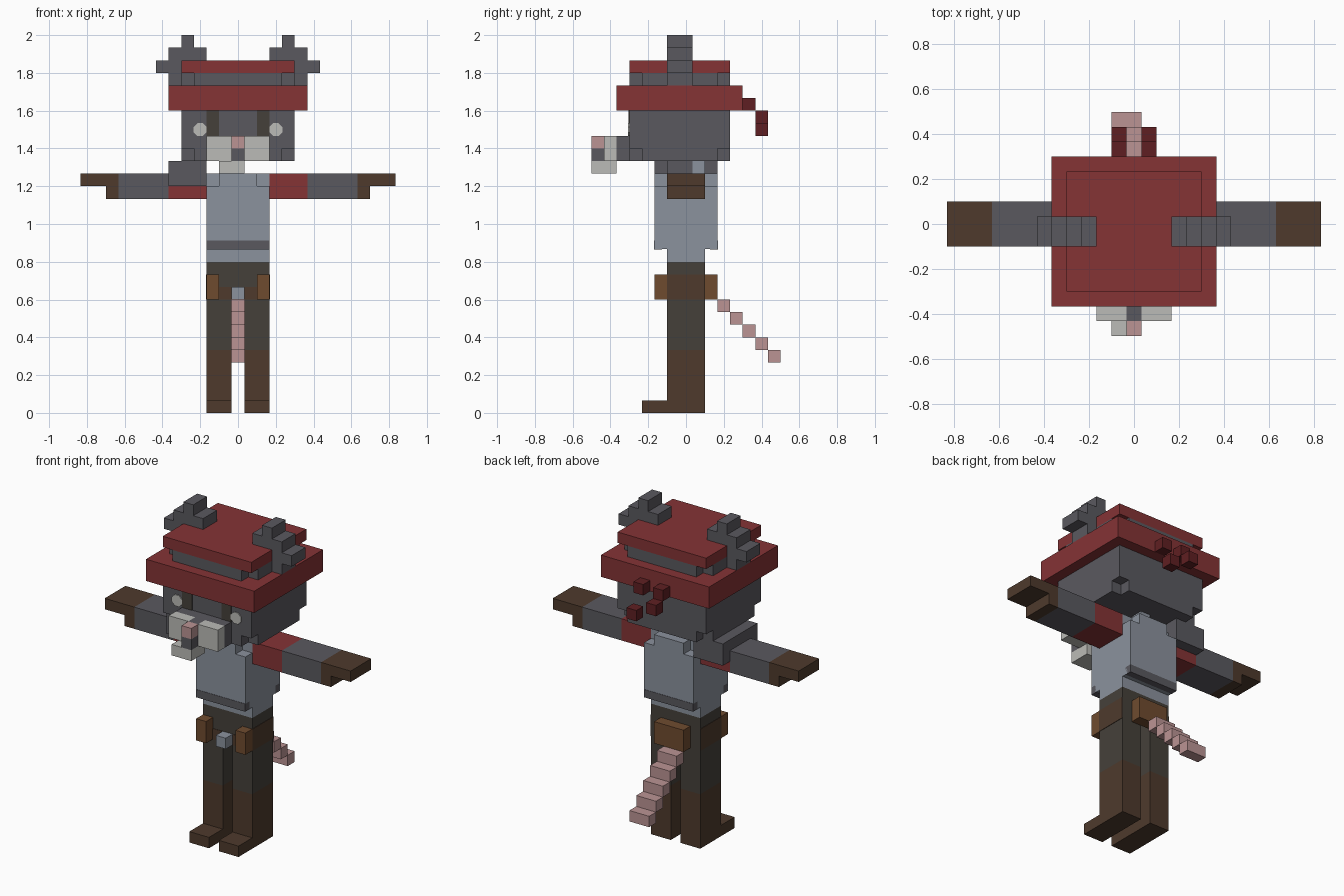
import bpy
import bmesh
import math
from mathutils import Matrix

if "Cube" in bpy.data.objects:
    bpy.data.objects.remove(bpy.data.objects["Cube"], do_unlink=True)

U = 2 / 30  # size of one block


def material(name, hex_code):
    srgb = [int(hex_code[i:i + 2], 16) / 255 for i in (0, 2, 4)]
    colour = [((c + 0.055) / 1.055) ** 2.4 for c in srgb] + [1]
    mat = bpy.data.materials.new(name)
    mat.use_nodes = True
    mat.diffuse_color = colour
    shader = next(n for n in mat.node_tree.nodes if n.type == 'BSDF_PRINCIPLED')
    shader.inputs["Base Color"].default_value = colour
    return mat


grey = material("fur grey", "5a595f")
red = material("scarf red", "853335")
dark_red = material("knot dark red", "5f1f22")
blue = material("shirt blue grey", "8b929d")
olive = material("trouser olive", "45403a")
brown = material("leather dark brown", "4e3a2c")
tan = material("pouch brown", "6f4b2f")
pink = material("skin pink", "bb9494")
white = material("muzzle white", "bbbbb7")


def finish(name, bm, mat):
    bmesh.ops.recalc_face_normals(bm, faces=bm.faces)
    mesh = bpy.data.meshes.new(name)
    bm.to_mesh(mesh)
    bm.free()
    mesh.materials.append(mat)
    obj = bpy.data.objects.new(name, mesh)
    bpy.context.collection.objects.link(obj)
    return obj


def prism(name, mat, outline, z):
    """Extrude a plan outline between two heights, all in blocks."""
    bm = bmesh.new()
    base = bm.faces.new([bm.verts.new((x * U, y * U, z[0] * U)) for x, y in outline])
    top = bmesh.ops.extrude_face_region(bm, geom=[base])["geom"]
    verts = [v for v in top if isinstance(v, bmesh.types.BMVert)]
    bmesh.ops.translate(bm, verts=verts, vec=(0, 0, (z[1] - z[0]) * U))
    return finish(name, bm, mat)


def box(name, mat, x, y, z):
    (a, b), (c, d) = x, y
    return prism(name, mat, [(a, c), (b, c), (b, d), (a, d)], z)


def notched(name, mat, x, y, z):
    """Box with one block missing at each upright corner."""
    (a, b), (c, d) = x, y
    outline = [(a + 1, c), (b - 1, c), (b - 1, c + 1), (b, c + 1),
               (b, d - 1), (b - 1, d - 1), (b - 1, d), (a + 1, d),
               (a + 1, d - 1), (a, d - 1), (a, c + 1), (a + 1, c + 1)]
    return prism(name, mat, outline, z)


def pair(name, mat, x, y, z):
    """The same box on both sides of the body."""
    box("left_" + name, mat, x, y, z)
    box("right_" + name, mat, (-x[1], -x[0]), y, z)


# Head
wide, deep = (-4.5, 4.5), (-4.5, 3.5)
notched("jaw", grey, wide, deep, (20, 21))
box("head", grey, wide, deep, (21, 24))
box("headscarf_band", red, (-5.5, 5.5), (-5.5, 4.5), (24, 26))
notched("crown", grey, wide, deep, (26, 27))
box("headscarf_top", red, wide, deep, (27, 28))

# Ears
ear_y = (-1.5, 0.5)
pair("ear", grey, (2.5, 5.5), ear_y, (26, 29))
pair("ear_side", grey, (5.5, 6.5), ear_y, (27, 28))
pair("ear_tip", grey, (3.5, 4.5), ear_y, (29, 30))

# Headscarf knot
for i, (x, y, z) in enumerate([(1, 5, 24), (-1, 5, 24), (-1, 6, 23), (1, 6, 22)]):
    box(f"knot_{i + 1}", dark_red, (x - 0.5, x + 0.5), (y - 0.5, y + 0.5), (z, z + 1))

# Eyes
pair("eye_patch", olive, (1.5, 2.5), (-4.56, -4.5), (22, 24))
for side, s in (("left", 1), ("right", -1)):
    bm = bmesh.new()
    place = (Matrix.Translation((s * 3 * U, -4.54 * U, 22.5 * U))
             @ Matrix.Rotation(math.pi / 2, 4, 'X')
             @ Matrix.Rotation(math.pi / 8, 4, 'Z'))
    bmesh.ops.create_cone(bm, cap_ends=True, segments=8, radius1=0.56 * U,
                          radius2=0.56 * U, depth=0.008, matrix=place)
    finish(side + "_eye_white", bm, white)

# Muzzle
box("muzzle_base", grey, (-2.5, 2.5), (-5.5, -4.5), (20, 22))
pair("cheek", white, (0.5, 2.5), (-6.5, -5.5), (20, 22))
box("muzzle_middle", grey, (-0.5, 0.5), (-6.5, -5.5), (20, 22))
box("nose", pink, (-0.5, 0.5), (-7.5, -6.5), (21, 22))
box("mouth", grey, (-0.5, 0.5), (-7.5, -6.5), (20, 21))
box("chin", white, (-1.5, 0.5), (-7.5, -5.5), (19, 20))

# Neck and torso
body = (-2.5, 2.5)
box("neck", grey, (-1.5, 0.5), (-1.5, 0.5), (19, 20))
box("collar", blue, (-0.5, 0.5), (0.5, 1.5), (19, 20))
notched("shoulders", blue, body, body, (18, 19))
box("torso", blue, body, body, (13, 18))
box("waist", blue, body, (-1.5, 1.5), (12, 13))
box("front_hem", grey, body, (-2.53, -1.9), (12.98, 13.7))
box("back_hem", grey, body, (1.9, 2.53), (12.98, 13.7))

# Arms
limb_y = (-1.5, 1.5)
pair("sleeve", red, (2.5, 5.5), limb_y, (17, 19))
pair("forearm", grey, (5.5, 9.5), limb_y, (17, 19))
pair("palm", brown, (9.5, 10.5), limb_y, (17, 18))
pair("fingers", brown, (9.5, 12.5), limb_y, (18, 19))
box("shoulder_pad", grey, (-5.5, -2.5), body, (18, 20))

# Hips and legs
box("hips", olive, body, limb_y, (10, 12))
pair("trouser_leg", olive, (0.5, 2.5), limb_y, (5, 10))
pair("boot", brown, (0.5, 2.5), limb_y, (0, 5))
pair("boot_toe", brown, (0.5, 2.5), (-3.5, -1.5), (0, 1))

# Belt, buckle and pouches
pair("side_belt", brown, (2.5, 2.54), limb_y, (9, 11))
pair("front_belt", brown, (0.5, 1.5), (-1.54, -1.5), (9, 10))
box("buckle", blue, (-0.5, 0.5), (-2.5, -1.5), (9, 10))
pair("front_pouch", tan, (1.5, 2.5), (-2.5, -1.5), (9, 11))
box("back_pouch", tan, (-1.5, 1.5), (1.5, 2.5), (9, 11))

# Tail
for i in range(5):
    box(f"tail_{i + 1}", pink, (-1.5, 0.5), (2.5 + i, 3.5 + i), (8 - i, 9 - i))
